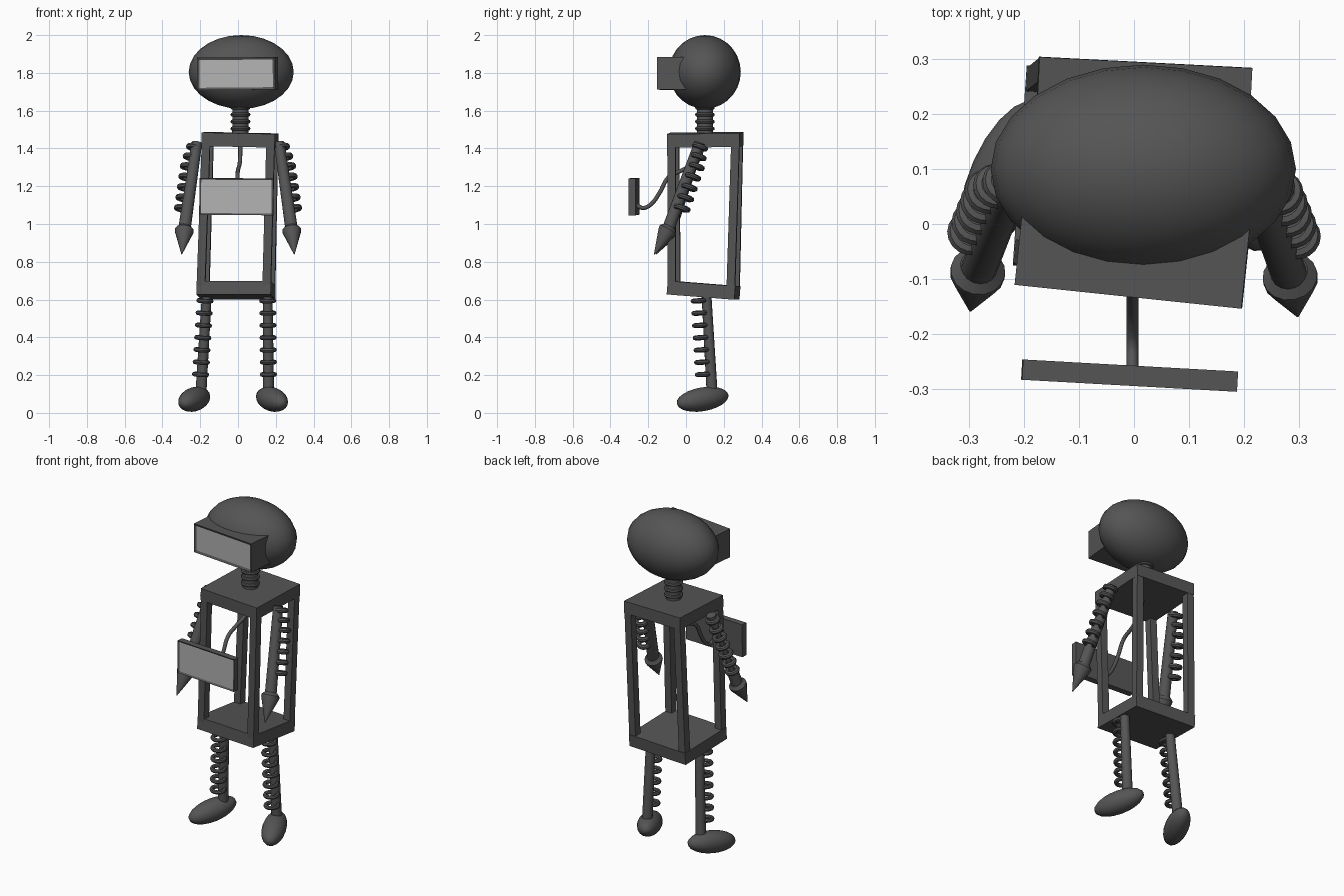
import bpy, bmesh, math
from mathutils import Vector, Matrix, Euler

if "Cube" in bpy.data.objects:
    bpy.data.objects.remove(bpy.data.objects["Cube"])


def material(name, v):
    m = bpy.data.materials.new(name)
    m.diffuse_color = (v, v, v, 1)
    m.use_nodes = True
    m.node_tree.nodes["Principled BSDF"].inputs["Base Color"].default_value = m.diffuse_color
    return m


DARK = material("dark grey metal", 0.09)
LIGHT = material("light grey glass", 0.45)


def finish(name, bm, smooth=False, mats=(DARK,)):
    bmesh.ops.recalc_face_normals(bm, faces=bm.faces)
    me = bpy.data.meshes.new(name)
    bm.to_mesh(me)
    bm.free()
    ob = bpy.data.objects.new(name, me)
    bpy.context.collection.objects.link(ob)
    for m in mats:
        me.materials.append(m)
    if smooth:
        bpy.ops.object.select_all(action='DESELECT')
        ob.select_set(True)
        bpy.context.view_layer.objects.active = ob
        bpy.ops.object.shade_smooth_by_angle(angle=math.radians(40))
    return ob


def pose(loc, rot):
    return Matrix.Translation(loc) @ Euler([math.radians(a) for a in rot]).to_matrix().to_4x4()


def box(name, size, mat, border=None):
    bm = bmesh.new()
    bmesh.ops.create_cube(bm, size=1)
    bmesh.ops.scale(bm, vec=size, verts=bm.verts)
    if border:  # recessed glass on the front face
        front = min(bm.faces, key=lambda f: f.calc_center_median().y)
        bmesh.ops.inset_region(bm, faces=[front], thickness=border, depth=-0.006)
        front.material_index = 1
    bm.transform(mat)
    return finish(name, bm, mats=(DARK, LIGHT) if border else (DARK,))


def ellipsoid(name, radii, mat, u=24, v=14):
    bm = bmesh.new()
    bmesh.ops.create_uvsphere(bm, u_segments=u, v_segments=v, radius=1)
    bmesh.ops.scale(bm, vec=radii, verts=bm.verts)
    bm.transform(mat)
    return finish(name, bm, True)


def rod(name, sections, seg=16):
    """Round solid through (point, radius) sections along one straight axis."""
    bm = bmesh.new()
    a, b = Vector(sections[0][0]), Vector(sections[-1][0])
    q = (b - a).to_track_quat('Z', 'Y')
    rings = []
    for p, r in sections:
        rings.append([bm.verts.new(Vector(p) + q @ Vector((r * math.cos(t), r * math.sin(t), 0)))
                      for t in (2 * math.pi * i / seg for i in range(seg))])
    for r0, r1 in zip(rings, rings[1:]):
        for i in range(seg):
            j = (i + 1) % seg
            bm.faces.new((r0[i], r0[j], r1[j], r1[i]))
    bm.faces.new(rings[0])
    bm.faces.new(rings[-1])
    return finish(name, bm, True)


def coils(name, centres, axis, major, minor, seg=18, sub=8):
    """Row of torus rings sharing one axis."""
    bm = bmesh.new()
    q = Vector(axis).to_track_quat('Z', 'Y')
    for c in centres:
        g = []
        for i in range(seg):
            t = 2 * math.pi * i / seg
            row = []
            for k in range(sub):
                s = 2 * math.pi * k / sub
                r = major + minor * math.cos(s)
                row.append(bm.verts.new(Vector(c) + q @ Vector(
                    (r * math.cos(t), r * math.sin(t), minor * math.sin(s)))))
            g.append(row)
        for i in range(seg):
            n = (i + 1) % seg
            for k in range(sub):
                m = (k + 1) % sub
                bm.faces.new((g[i][k], g[n][k], g[n][m], g[i][m]))
    return finish(name, bm, True)


# head and visor
ellipsoid("head", (0.278, 0.19, 0.195), Matrix.Translation((0.017, 0.10, 1.805)))
box("visor", (0.415, 0.16, 0.172), pose((-0.002, -0.053, 1.796), (0, -0.5, -6)), 0.018)

# neck with rings
rod("neck", [((0.012, 0.10, 1.45), 0.043), ((0.014, 0.10, 1.66), 0.043)])
coils("neck_rings", [(0.013, 0.10, 1.505 + 0.037 * i) for i in range(4)], (0, 0, 1), 0.042, 0.011)

# open torso: two plates and four corner posts
top = pose((0.011, 0.102, 1.446), (0.5, 1.2, -3))
low = pose((-0.011, 0.093, 0.649), (-4.5, 0, -4))
TOP, LOW = (0.388, 0.385, 0.072), (0.395, 0.36, 0.072)
box("torso_top_plate", TOP, top)
box("torso_bottom_plate", LOW, low)
W = 0.044
for sx, sy, name in ((-1, -1, "front_left"), (1, -1, "front_right"), (1, 1, "back_right"), (-1, 1, "back_left")):
    bm = bmesh.new()
    loops = []
    for mat, size in ((low, LOW), (top, TOP)):
        loops.append([bm.verts.new(mat @ Vector((sx * (size[0] / 2 - 0.001 - i * W),
                                                 sy * (size[1] / 2 - 0.001 - j * W), 0)))
                      for i, j in ((0, 0), (1, 0), (1, 1), (0, 1))])
    a, b = loops
    for i in range(4):
        j = (i + 1) % 4
        bm.faces.new((a[i], a[j], b[j], b[i]))
    bm.faces.new(a)
    bm.faces.new(b)
    finish(name + "_post", bm)

# chest screen on a bent cable
box("screen", (0.392, 0.037, 0.195), pose((-0.008, -0.276, 1.145), (0, 0.5, -3.2)), 0.013)
cu = bpy.data.curves.new("screen_cable", 'CURVE')
cu.dimensions = '3D'
cu.bevel_depth = 0.011
cu.bevel_resolution = 2
cu.resolution_u = 5
path = [(0.012, 0.09, 1.43), (0.010, 0.06, 1.33), (0, -0.02, 1.285), (-0.003, -0.09, 1.25),
        (-0.003, -0.14, 1.165), (-0.003, -0.185, 1.105), (-0.003, -0.225, 1.085), (-0.003, -0.265, 1.10)]
sp = cu.splines.new('BEZIER')
sp.bezier_points.add(len(path) - 1)
for bp, p in zip(sp.bezier_points, path):
    bp.co = p
    bp.handle_left_type = bp.handle_right_type = 'AUTO'
cu.materials.append(DARK)
bpy.context.collection.objects.link(bpy.data.objects.new("screen_cable", cu))

for s, side in ((-1, "left"), (1, "right")):
    # arm, ribbing and pointed hand
    dy = 0.01 if s < 0 else 0
    sh = Vector((s * 0.218, 0.072, 1.43))
    wr = Vector((s * 0.284, -0.095 + dy, 0.97))
    tip = Vector((s * 0.298, -0.168 + dy, 0.84))
    rod(side + "_arm", [(sh, 0.028), (wr, 0.033)])
    rings = []
    for i in range(7):
        k = i / 6
        p = sh.lerp(wr, 0.06 + 0.72 * k)
        grow = min(1, 0.4 + 2 * k)
        rings.append(p + Vector((s * 0.028, 0.034, 0.012)) * grow)
    coils(side + "_arm_rings", rings, wr - sh, 0.029, 0.014)
    d = tip - wr
    rod(side + "_hand", [(wr - d * 0.12, 0.034), (wr, 0.05), (wr + d * 0.08, 0.05), (tip, 0.002)])

    # leg, ribbing and foot
    hip = Vector((s * 0.161 - 0.004, 0.108, 0.63))
    ankle = Vector((-0.196 if s < 0 else 0.162, 0.138, 0.11))
    rod(side + "_leg", [(hip, 0.026), (ankle, 0.029)])
    off = Vector((-0.008 if s < 0 else 0, -0.04, 0))
    coils(side + "_leg_rings", [hip.lerp(ankle, 0.07 + 0.125 * i) + off for i in range(7)],
          ankle - hip, 0.034, 0.012)
    fx = -0.232 if s < 0 else 0.18
    ellipsoid(side + "_foot", (0.066, 0.15, 0.063),
              pose((fx, 0.088, 0.072), (9, 0, s * 24)), 20, 12)
